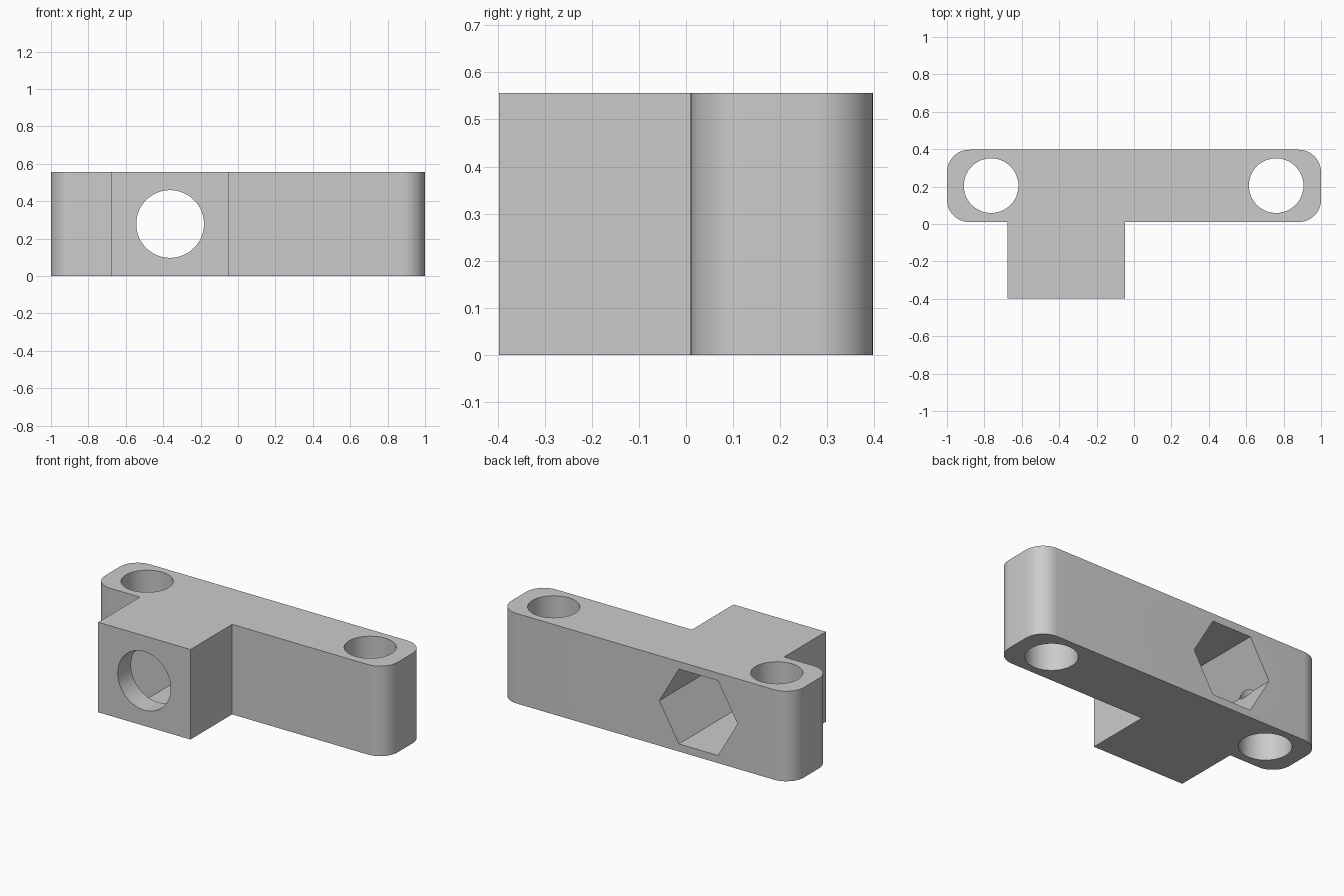
import bpy, bmesh
from math import sin, cos, pi, radians
from mathutils import Matrix

cube = bpy.data.objects.get("Cube")
if cube:
    bpy.data.objects.remove(cube, do_unlink=True)

HEIGHT = 0.556
FRONT, STEP, BACK = -0.397, 0.01, 0.397
BLOCK_L, BLOCK_R = -0.677, -0.047
CORNER = 0.12

grey = bpy.data.materials.new("plain grey")
grey.use_nodes = True
colour = (0.6, 0.6, 0.6, 1)
grey.diffuse_color = colour
grey.node_tree.nodes["Principled BSDF"].inputs["Base Color"].default_value = colour


def make_object(name, bm):
    bmesh.ops.recalc_face_normals(bm, faces=bm.faces)
    mesh = bpy.data.meshes.new(name)
    bm.to_mesh(mesh)
    bm.free()
    mesh.materials.append(grey)
    obj = bpy.data.objects.new(name, mesh)
    bpy.context.collection.objects.link(obj)
    return obj


def arc(cx, cy, start, steps=12):
    """Quarter-circle corner, counter-clockwise from the start angle."""
    angles = [start + pi / 2 * i / steps for i in range(steps + 1)]
    return [(cx + CORNER * cos(a), cy + CORNER * sin(a)) for a in angles]


def cutter(name, radius, sides, length, matrix):
    bm = bmesh.new()
    bmesh.ops.create_cone(bm, cap_ends=True, segments=sides, radius1=radius,
                          radius2=radius, depth=length, matrix=matrix)
    obj = make_object(name, bm)
    obj.hide_render = True
    return obj


# Rounded bar with the square block projecting from its front, as one outline
inner = 1 - CORNER
low, high = STEP + CORNER, BACK - CORNER
outline = (arc(-inner, low, pi)
           + [(BLOCK_L, STEP), (BLOCK_L, FRONT), (BLOCK_R, FRONT), (BLOCK_R, STEP)]
           + arc(inner, low, -pi / 2) + arc(inner, high, 0) + arc(-inner, high, pi / 2))
bm = bmesh.new()
base = bm.faces.new([bm.verts.new((x, y, 0)) for x, y in outline])
top = bmesh.ops.extrude_face_region(bm, geom=[base])["geom"]
bmesh.ops.translate(bm, vec=(0, 0, HEIGHT),
                    verts=[v for v in top if isinstance(v, bmesh.types.BMVert)])
bracket = make_object("mounting_bracket", bm)

# Two upright screw holes, a round hole through the block, a hexagonal nut pocket
cutters = [cutter(f"screw_hole_{side}", 0.146, 64, 2,
                  Matrix.Translation((x, 0.205, HEIGHT / 2)))
           for side, x in (("right", -0.764), ("left", 0.76))]


def along_y(y):
    return Matrix.Translation((-0.363, y, HEIGHT / 2)) @ Matrix.Rotation(pi / 2, 4, "X")


cutters.append(cutter("round_hole", 0.181, 64, 0.4, along_y(FRONT)))
pocket_start, pocket_end = FRONT + 0.13, BACK + 0.2
pocket = cutter("nut_pocket", 0.267, 6, pocket_end - pocket_start,
                along_y((pocket_start + pocket_end) / 2)
                @ Matrix.Rotation(pi / 2, 4, "Z"))
cutters.append(pocket)

bpy.ops.object.select_all(action="DESELECT")
bracket.select_set(True)
bpy.context.view_layer.objects.active = bracket
for tool in cutters:
    mod = bracket.modifiers.new(tool.name, "BOOLEAN")
    mod.operation = "DIFFERENCE"
    mod.solver = "EXACT"
    mod.object = tool
    bpy.ops.object.modifier_apply(modifier=mod.name)
    bpy.data.objects.remove(tool, do_unlink=True)

bpy.ops.object.shade_smooth_by_angle(angle=radians(30))
